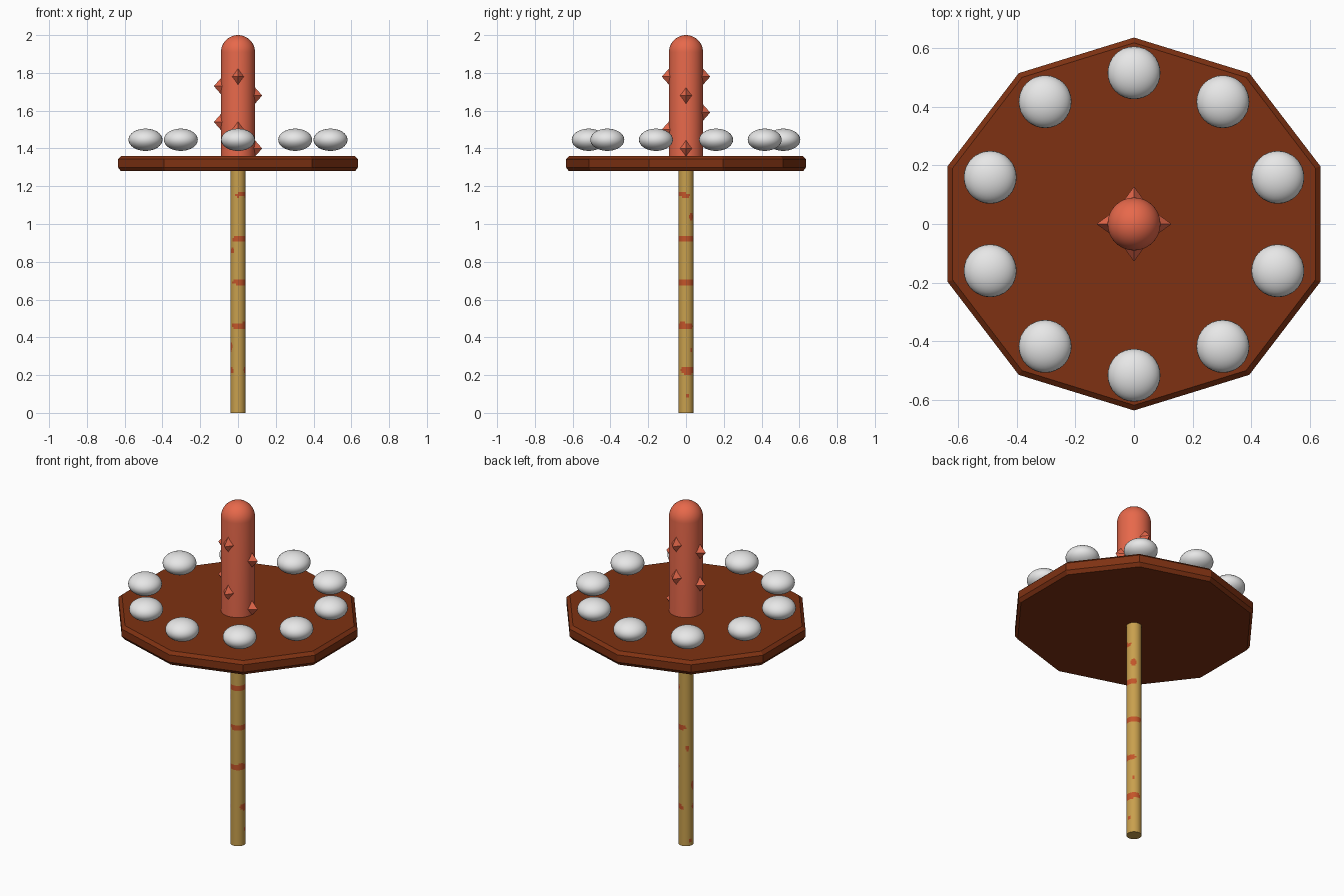
import bpy, math
from mathutils import Vector

if "Cube" in bpy.data.objects:
    bpy.data.objects.remove(bpy.data.objects["Cube"])


def material(name, rgb):
    m = bpy.data.materials.new(name)
    m.diffuse_color = (*rgb, 1)
    m.use_nodes = True
    m.node_tree.nodes["Principled BSDF"].inputs["Base Color"].default_value = m.diffuse_color
    return m


RED = material("coral red", (0.80, 0.14, 0.07))
BROWN = material("dark brown", (0.21, 0.031, 0.006))
TAN = material("bamboo tan", (0.58, 0.35, 0.075))
RUST = material("rust spots", (0.55, 0.09, 0.022))
WHITE = material("white", (0.80, 0.80, 0.80))


def make(name, verts, faces, mats, smooth=None):
    me = bpy.data.meshes.new(name)
    me.from_pydata(verts, [], faces)
    for m in mats:
        me.materials.append(m)
    ob = bpy.data.objects.new(name, me)
    bpy.context.collection.objects.link(ob)
    if smooth:
        bpy.ops.object.select_all(action='DESELECT')
        ob.select_set(True)
        bpy.context.view_layer.objects.active = ob
        bpy.ops.object.shade_smooth_by_angle(angle=math.radians(smooth))
    return ob


def lathe(name, profile, sides, mats, start=0.0, scale_x=1.0, smooth=None):
    """Rings of (radius, z) from bottom to top, capped at both ends."""
    verts, faces = [], []
    for r, z in profile:
        for i in range(sides):
            a = start + math.tau * i / sides
            verts.append((r * math.cos(a) * scale_x, r * math.sin(a), z))
    for k in range(len(profile) - 1):
        for i in range(sides):
            j = (i + 1) % sides
            faces.append((k * sides + i, k * sides + j,
                          (k + 1) * sides + j, (k + 1) * sides + i))
    faces.append(tuple(reversed(range(sides))))
    faces.append(tuple(range((len(profile) - 1) * sides, len(profile) * sides)))
    return make(name, verts, faces, mats, smooth)


# Ten-sided board with bevelled rims
lathe("board", [(0.620, 1.28), (0.635, 1.30), (0.635, 1.343), (0.617, 1.36)],
      10, [BROWN], start=math.pi / 2, scale_x=1.052)

# Stick, finely divided so that spots can be picked by face
rows = 128
stick = lathe("stick", [(0.04, 1.29 * k / rows) for k in range(rows + 1)],
              48, [TAN, RUST], smooth=40)
# spots: centre angle, half angle (degrees), height, half height
SPOTS = [(320, 70, 1.155, 0.013), (330, 108, 0.922, 0.017), (355, 135, 0.69, 0.016),
         (320, 105, 0.46, 0.018), (30, 75, 0.224, 0.019), (205, 30, 0.224, 0.016),
         (45, 20, 1.04, 0.022), (220, 18, 0.86, 0.015), (135, 14, 0.57, 0.014),
         (195, 28, 0.35, 0.024), (45, 10, 0.33, 0.010), (10, 12, 0.09, 0.012),
         (160, 14, 0.03, 0.012)]
for p in stick.data.polygons:
    c = p.center
    if abs(p.normal.z) > 0.5:
        continue
    ang = math.degrees(math.atan2(c.y, c.x))
    for a, w, z, h in SPOTS:
        d = ((ang - a + 180) % 360 - 180) / w
        wave = 0.003 * math.sin(math.radians(ang * 3) + z * 20) if w > 40 else 0
        if d * d + abs((c.z - z - wave) / h) ** 3 < 1:
            p.material_index = 1

# Round-topped post
dome = [(0.09 * math.cos(t), 1.91 + 0.09 * math.sin(t))
        for t in [math.radians(89.5) * k / 12 for k in range(13)]]
lathe("post", [(0.09, 1.355)] + dome, 48, [RED], smooth=40)

# Thorns: four-sided spikes on the post
THORNS = [(180, 1.73), (180, 1.54), (0, 1.68), (0, 1.40),
          (270, 1.78), (270, 1.50), (90, 1.78), (90, 1.59)]
for n, (deg, z) in enumerate(THORNS):
    a = math.radians(deg)
    out = Vector((math.cos(a), math.sin(a), 0))
    side = Vector((-math.sin(a), math.cos(a), 0))
    up = Vector((0, 0, 1))
    base = out * 0.075 + up * z
    verts = [base + side * 0.038, base + up * 0.06, base - side * 0.038,
             base - up * 0.06, out * 0.128 + up * z]
    make(f"thorn_{n + 1}", verts,
         [(0, 1, 4), (1, 2, 4), (2, 3, 4), (3, 0, 4), (3, 2, 1, 0)], [RED])

# Ring of ten flattened balls hovering over the board
for n in range(10):
    a = math.pi / 2 + math.tau * n / 10
    bpy.ops.mesh.primitive_uv_sphere_add(
        segments=32, ring_count=16, radius=1,
        location=(0.515 * math.cos(a), 0.515 * math.sin(a), 1.446))
    ball = bpy.context.object
    ball.name = f"ball_{n + 1}"
    ball.scale = (0.09, 0.09, 0.059)
    ball.data.materials.append(WHITE)
    bpy.ops.object.shade_smooth()
